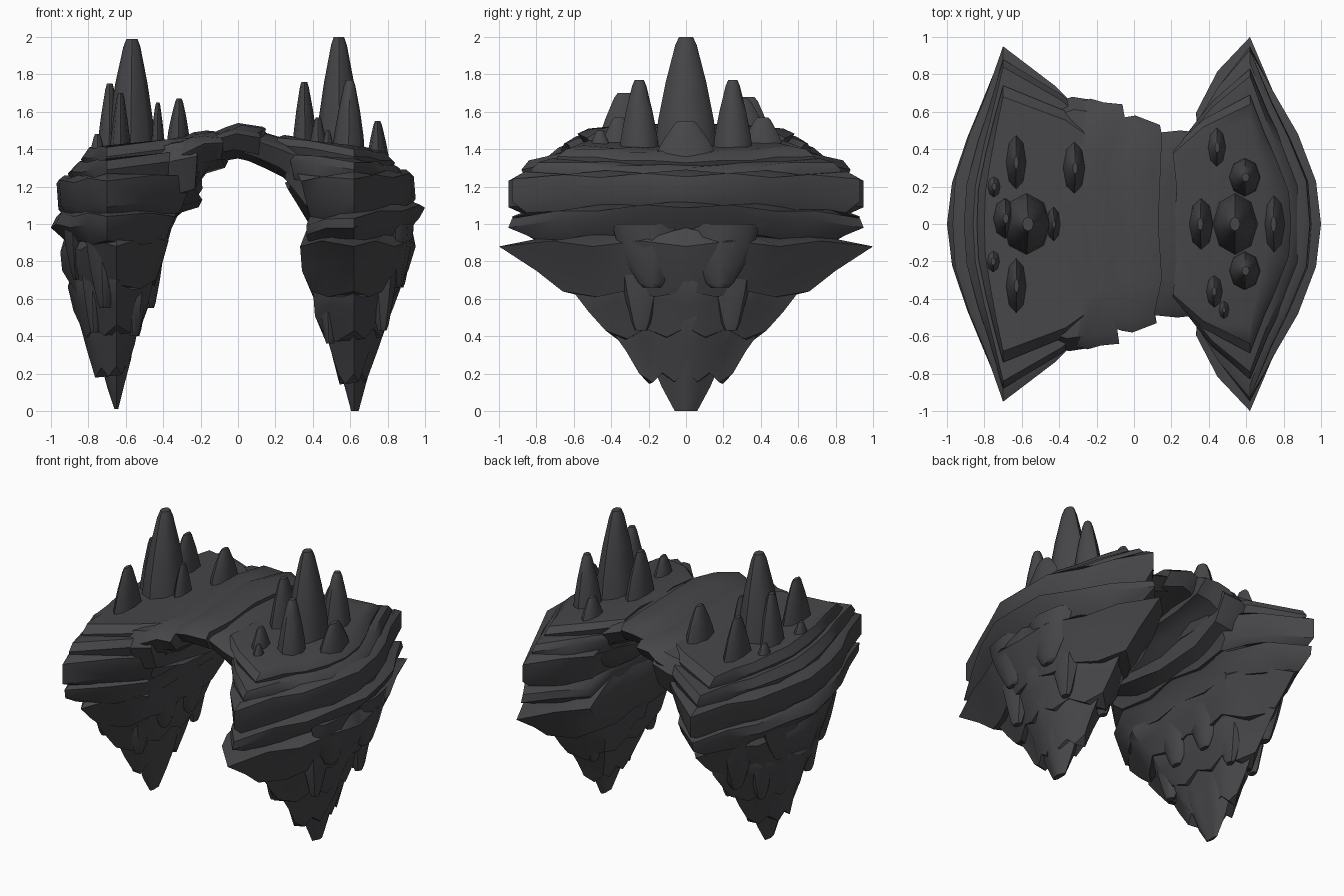
import bpy, bmesh, math, random

random.seed(4)
stone = bpy.data.materials.new("dark_grey_stone")
stone.diffuse_color = (0.062, 0.062, 0.068, 1)


def loft(name, rings, angle=38):
    """Skin closed rings of points, cap both ends, smooth with sharp edges."""
    bm = bmesh.new()
    vs = [[bm.verts.new(p) for p in r] for r in rings]
    n = len(rings[0])
    for a, b in zip(vs, vs[1:]):
        for i in range(n):
            j = (i + 1) % n
            bm.faces.new((a[i], a[j], b[j], b[i]))
    bm.faces.new(vs[0][::-1])
    bm.faces.new(vs[-1])
    bmesh.ops.triangulate(bm, faces=[f for f in bm.faces if len(f.verts) > 4])
    bmesh.ops.recalc_face_normals(bm, faces=bm.faces)
    me = bpy.data.meshes.new(name)
    bm.to_mesh(me)
    bm.free()
    me.materials.append(stone)
    me.shade_smooth()
    me.set_sharp_from_angle(angle=math.radians(angle))
    ob = bpy.data.objects.new(name, me)
    bpy.context.collection.objects.link(ob)
    return ob


# Half plan of a pointed crescent: (y fraction, reach fraction) outside and inside
OUTER = [(0, 1), (0.25, 0.95), (0.52, 0.68), (0.74, 0.37), (1, 0)]
INNER = [(0.82, 0.6), (0.6, 1), (0.3, 0.97), (0, 1)]


def rock_layer(name, side, xt, tilt, jag, rings):
    """Stack of crescent rings (z, inner x, outer x, half width), mirrored in y."""
    wob = [random.uniform(0.95, 1.0) for _ in range(9)]
    wob[0] = wob[4] = 1
    out = []
    for k, (z, xi, xo, w) in enumerate(rings):
        half = []
        for i, (t, f) in enumerate(OUTER + INNER):
            x = xt + ((xo - xt) if i < 5 else (xi - xt)) * f * wob[i]
            drop = jag * (i % 2) if 0 < k < len(rings) - 1 else -jag * (i % 2)
            half.append((side * x, w * t * wob[i], z + tilt * (x - xt) + drop))
        back = [(x, -y, z) for x, y, z in half[1:-1]][::-1]
        out.append(half + back)
    return loft(name, out)


# Right pillar, tip to top
RIGHT = [
    ("tip", 0, 0, [(0, .605, .645, .06), (.13, .57, .68, .13), (.27, .53, .72, .19), (.5, .5, .78, .25)]),
    ("lower_teeth", .1, .05, [(.2, .54, .69, .25), (.32, .50, .75, .32), (.46, .46, .80, .42), (.62, .44, .80, .42)]),
    ("middle_teeth", .1, .05, [(.43, .46, .78, .43), (.53, .41, .83, .52), (.66, .40, .88, .62), (.8, .42, .86, .6)]),
    ("horned_ledge", 0, .03, [(.64, .39, .85, .66), (.75, .34, .91, .80), (.88, .33, .95, 1.0), (.98, .37, .93, .5)]),
    ("thin_slab", .15, .02, [(.91, .38, .90, .78), (.98, .36, .97, .95), (1.03, .36, 1.0, .93), (1.08, .38, .92, .8)]),
    ("thick_slab", .04, .02, [(1.05, .38, .89, .84), (1.12, .36, .95, .93), (1.24, .33, .94, .93), (1.28, .31, .90, .86)]),
    ("low_terrace", -.12, .01, [(1.2, .29, .86, .80), (1.29, .27, .90, .83), (1.33, .27, .86, .79), (1.35, .3, .8, .72)]),
    ("high_terrace", -.15, .01, [(1.28, .24, .80, .66), (1.36, .2, .84, .69), (1.40, .2, .79, .64), (1.42, .24, .72, .55)]),
]
# Left pillar, tip to top
LEFT = [
    ("tip", 0, 0, [(0.01, .64, .66, .05), (.13, .61, .70, .13), (.28, .57, .74, .19), (.5, .54, .8, .25)]),
    ("lower_teeth", -.1, .05, [(.24, .60, .77, .25), (.35, .55, .81, .33), (.5, .52, .85, .42), (.64, .50, .82, .42)]),
    ("middle_teeth", -.1, .05, [(.46, .52, .83, .43), (.56, .47, .88, .52), (.69, .44, .91, .63), (.8, .45, .88, .6)]),
    ("upper_teeth", -.1, .04, [(.68, .43, .88, .60), (.78, .39, .94, .72), (.88, .36, .95, .82), (.98, .37, .92, .7)]),
    ("thin_slab", 0, .02, [(.91, .37, .92, .80), (.98, .35, 1.0, .92), (1.04, .32, .97, .93), (1.09, .3, .92, .8)]),
    ("thick_slab", -.05, .02, [(1.04, .30, .90, .84), (1.09, .28, .96, .95), (1.23, .22, .97, .95), (1.27, .22, .93, .88)]),
    ("low_terrace", -.1, .01, [(1.2, .2, .86, .84), (1.29, .16, .91, .88), (1.34, .16, .86, .84), (1.35, .2, .8, .74)]),
    ("high_terrace", -.1, .01, [(1.28, .17, .80, .72), (1.36, .14, .84, .74), (1.41, .14, .8, .68), (1.42, .2, .74, .6)]),
]
for label, tilt, jag, rings in RIGHT:
    rock_layer("right_" + label, 1, .62, tilt, jag, rings)
for label, tilt, jag, rings in LEFT:
    rock_layer("left_" + label, -1, .65 if rings[0][0] < .9 else .70, tilt, jag, rings)


# Bridge blocks lofted along x: (x, top z, bottom z, half width)
def bridge_block(name, stations):
    rings = []
    for x, zt, zb, w in stations:
        h = zt - zb
        half = [(0, zt), (.55, zt - .01), (.9, zt - .03), (1, zt - .3 * h), (.88, zb + .25 * h), (.5, zb + .04), (0, zb)]
        pts = half + [(-a, z) for a, z in half[1:-1]][::-1]
        rings.append([(x + .02 * math.sin(9 * a), a * w, z) for a, z in pts])
    loft(name, rings)


bridge_block("bridge_left_foot", [(-.60, 1.38, .95, .55), (-.45, 1.42, 1.0, .64), (-.34, 1.46, 1.05, .68), (-.21, 1.48, 1.09, .66)])
bridge_block("bridge_left", [(-.36, 1.43, 1.12, .64), (-.24, 1.49, 1.18, .67), (-.17, 1.50, 1.27, .65), (-.07, 1.49, 1.30, .64)])
bridge_block("bridge_keystone", [(-.13, 1.49, 1.33, .54), (-.06, 1.52, 1.34, .57), (.0, 1.54, 1.35, .58), (.13, 1.52, 1.32, .53)])
bridge_block("bridge_right", [(.05, 1.50, 1.34, .48), (.14, 1.49, 1.30, .49), (.24, 1.46, 1.25, .50), (.33, 1.44, 1.17, .49)])
bridge_block("bridge_right_foot", [(.27, 1.43, 1.18, .46), (.32, 1.43, 1.1, .49), (.38, 1.41, 1.0, .50), (.55, 1.38, .9, .46)])


# Blunt, eight-sided rock spikes, stretched in y
def spike(name, x, y, z0, z1, rx, ry, n=8):
    prof = [(0, 1), (.3, .88), (.62, .64), (.93, .34), (1, .22)]
    lean = random.uniform(-.1, .1) * rx
    loft(name, [[(x + lean * h + rx * r * math.cos(i * math.tau / n),
                  y + ry * r * math.sin(i * math.tau / n), z0 + (z1 - z0) * h)
                 for i in range(n)] for h, r in prof], 50)


SPIKES = [
    ("right_main", .54, 0, 1.36, 2.0, .125, .17), ("right_inner", .36, 0, 1.36, 1.76, .07, .15),
    ("right_outer", .75, 0, 1.28, 1.55, .065, .19),
    ("right_back", .59, .25, 1.34, 1.77, .09, .11), ("right_front", .59, -.25, 1.34, 1.77, .09, .11),
    ("right_back_small", .44, .41, 1.34, 1.57, .06, .13), ("right_front_small", .43, -.36, 1.34, 1.57, .055, .11),
    ("right_front_tiny", .48, -.46, 1.34, 1.5, .04, .07),
    ("left_main", -.575, 0, 1.36, 1.99, .135, .17), ("left_inner", -.43, 0, 1.38, 1.65, .04, .10),
    ("left_outer", -.69, .03, 1.3, 1.75, .07, .12),
    ("left_back", -.63, .33, 1.33, 1.68, .06, .16), ("left_front", -.63, -.33, 1.33, 1.70, .06, .16),
    ("left_back_small", -.75, .2, 1.28, 1.48, .055, .09), ("left_front_small", -.75, -.2, 1.28, 1.48, .055, .09),
    ("left_lone", -.32, .3, 1.42, 1.67, .062, .145),
]
for name, *dims in SPIKES:
    spike(name + "_spike", *dims)

# Hanging shards that break up the undersides, mirrored front and back
SHARDS = [(.50, .30, .88, .36, .10, .14), (.76, .24, .98, .43, .11, .15), (.44, .12, .95, .52, .07, .16),
          (.86, .18, 1.0, .66, .08, .22), (-.56, .30, .9, .40, .10, .15), (-.76, .26, .95, .42, .10, .15),
          (-.47, .14, .95, .55, .08, .18), (-.87, .18, .98, .70, .07, .22), (-.70, .45, 1.0, .55, .13, .18)]
for k, (x, y, z0, z1, rx, ry) in enumerate(SHARDS):
    for s in (1, -1):
        spike(f"hanging_shard_{k}_{'back' if s > 0 else 'front'}", x, s * y, z0, z1, rx, ry, 7)
